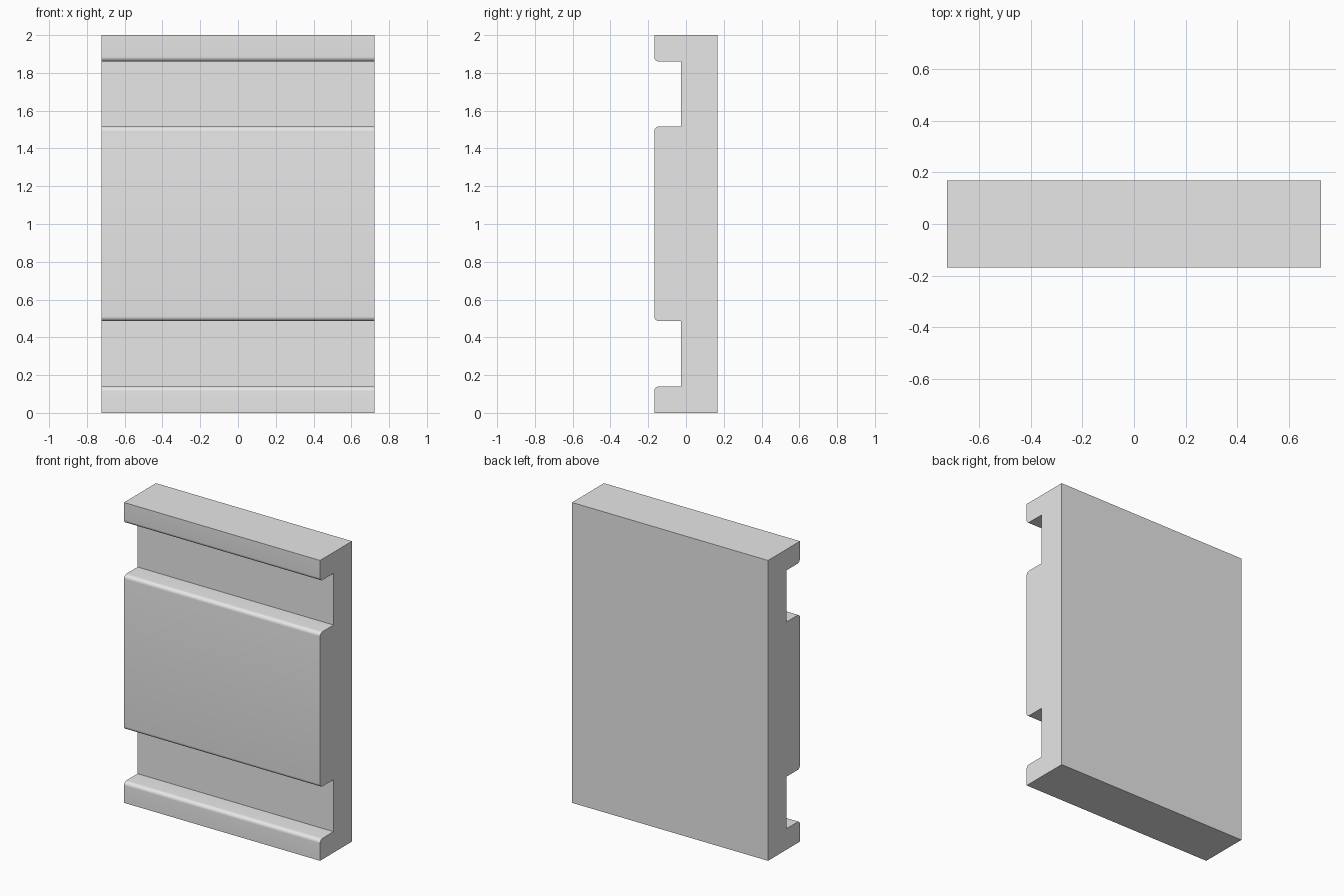
import bpy, bmesh, math

cube = bpy.data.objects.get("Cube")
if cube:
    bpy.data.objects.remove(cube, do_unlink=True)

HALF_W, FRONT, BACK, FLOOR = 0.722, -0.168, 0.168, -0.026
HEIGHT, RADIUS, STEPS = 2.0, 0.025, 8
SLOTS = [(0.14, 0.486), (1.516, 1.86)]

grey = bpy.data.materials.new("light grey")
grey.use_nodes = True
grey.diffuse_color = (0.8, 0.8, 0.8, 1)
grey.node_tree.nodes["Principled BSDF"].inputs["Base Color"].default_value = (0.8, 0.8, 0.8, 1)


def rounded_lip(z, side):
    """Arc from the front face into a slot; side is +1 below the slot, -1 above it."""
    arc = []
    for i in range(STEPS + 1):
        a = math.pi / 2 * i / STEPS
        arc.append((FRONT + RADIUS * (1 - math.cos(a)),
                    z - side * RADIUS * (1 - math.sin(a))))
    return arc if side > 0 else arc[::-1]


# Side profile: up the front with two slots, then down the flat back
profile = [(FRONT, 0)]
for low, high in SLOTS:
    profile += rounded_lip(low, 1) + [(FLOOR, low), (FLOOR, high)] + rounded_lip(high, -1)
profile += [(FRONT, HEIGHT), (BACK, HEIGHT), (BACK, 0)]

# Extrude the profile across the width
bm = bmesh.new()
end = bm.faces.new([bm.verts.new((-HALF_W, y, z)) for y, z in profile])
result = bmesh.ops.extrude_face_region(bm, geom=[end], use_keep_orig=True)
moved = [v for v in result["geom"] if isinstance(v, bmesh.types.BMVert)]
bmesh.ops.translate(bm, verts=moved, vec=(2 * HALF_W, 0, 0))
bmesh.ops.recalc_face_normals(bm, faces=bm.faces)

mesh = bpy.data.meshes.new("slotted_panel")
bm.to_mesh(mesh)
bm.free()
mesh.materials.append(grey)
panel = bpy.data.objects.new("slotted_panel", mesh)
bpy.context.collection.objects.link(panel)

# Smooth rounded lips, sharp corners elsewhere
bpy.ops.object.select_all(action="DESELECT")
panel.select_set(True)
bpy.context.view_layer.objects.active = panel
bpy.ops.object.shade_smooth_by_angle(angle=math.radians(30))
